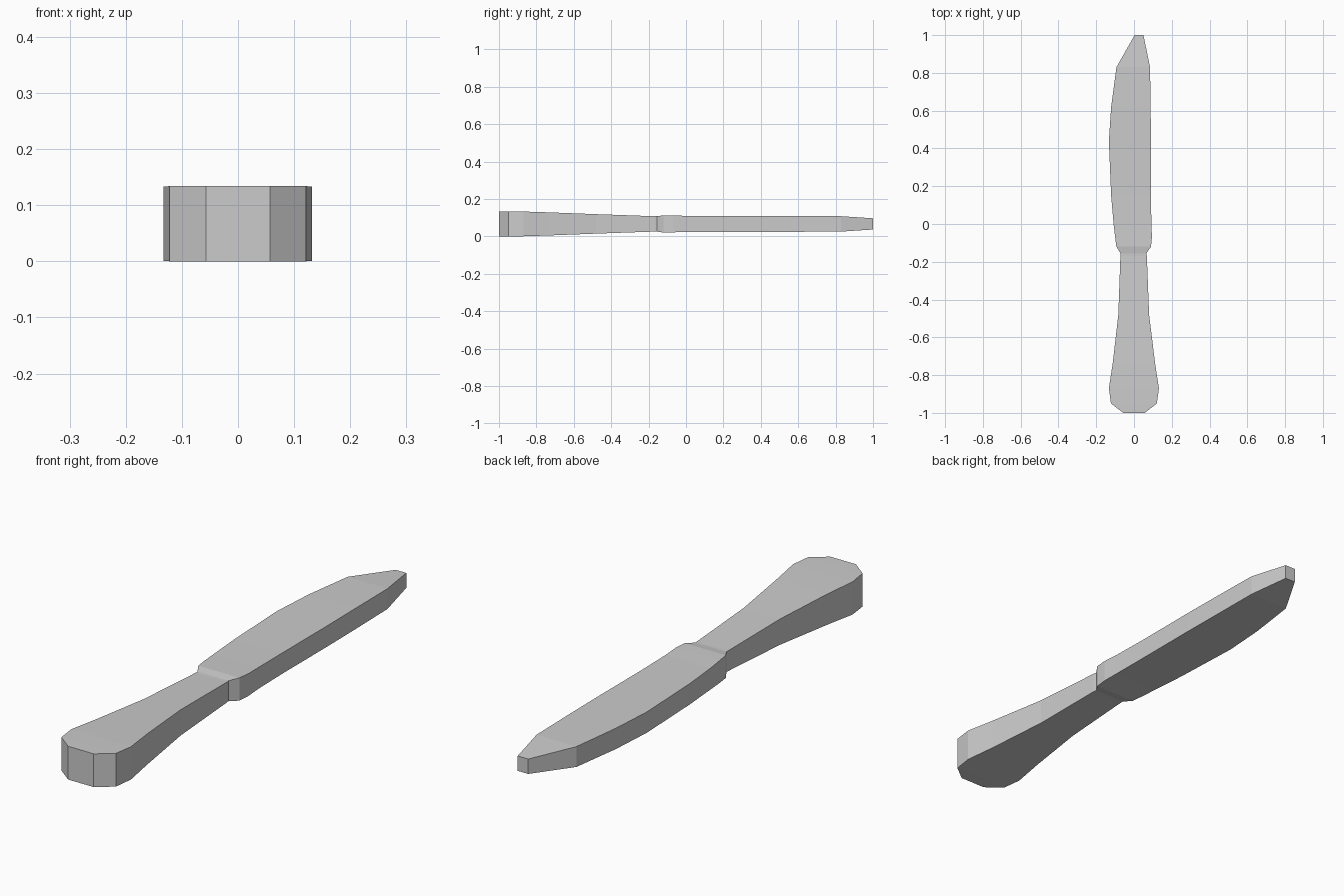
import bpy
import bmesh

cube = bpy.data.objects.get("Cube")
if cube:
    bpy.data.objects.remove(cube, do_unlink=True)

steel = bpy.data.materials.new("brushed_grey_steel")
steel.use_nodes = True
colour = (0.6, 0.6, 0.6, 1)
steel.diffuse_color = colour
steel.node_tree.nodes["Principled BSDF"].inputs["Base Color"].default_value = colour

MID_Z = 0.067

# Stations along the knife: y, right edge x, left edge x, half thickness
handle = [
    (-1.0, -0.057, 0.057, 0.067),
    (-0.95, -0.122, 0.121, 0.067),
    (-0.87, -0.133, 0.132, 0.066),
    (-0.74, -0.113, 0.112, 0.062),
    (-0.48, -0.083, 0.08, 0.052),
    (-0.17, -0.072, 0.068, 0.041),
]
collar = [
    (-0.155, -0.072, 0.066, 0.041),
    (-0.12, -0.093, 0.09, 0.046),
]
blade = [
    (-0.07, -0.1, 0.095, 0.045),
    (0.0, -0.108, 0.092, 0.043),
    (0.15, -0.121, 0.09, 0.042),
    (0.44, -0.133, 0.09, 0.042),
    (0.62, -0.121, 0.088, 0.042),
    (0.83, -0.093, 0.085, 0.041),
    (1.0, 0.003, 0.05, 0.03),
]


def loft(name, stations):
    """Join rectangular cross-sections into one closed solid."""
    bm = bmesh.new()
    rings = []
    for y, x0, x1, h in stations:
        corners = ((x0, -h), (x1, -h), (x1, h), (x0, h))
        rings.append([bm.verts.new((x, y, MID_Z + z)) for x, z in corners])
    for a, b in zip(rings, rings[1:]):
        for i in range(4):
            j = (i + 1) % 4
            bm.faces.new((a[i], a[j], b[j], b[i]))
    bm.faces.new(rings[0])
    bm.faces.new(rings[-1])
    bmesh.ops.recalc_face_normals(bm, faces=bm.faces)
    mesh = bpy.data.meshes.new(name)
    bm.to_mesh(mesh)
    bm.free()
    mesh.materials.append(steel)
    obj = bpy.data.objects.new(name, mesh)
    bpy.context.collection.objects.link(obj)


# One continuous forged body: handle, narrow collar and blade
loft("table_knife", handle + collar + blade)
